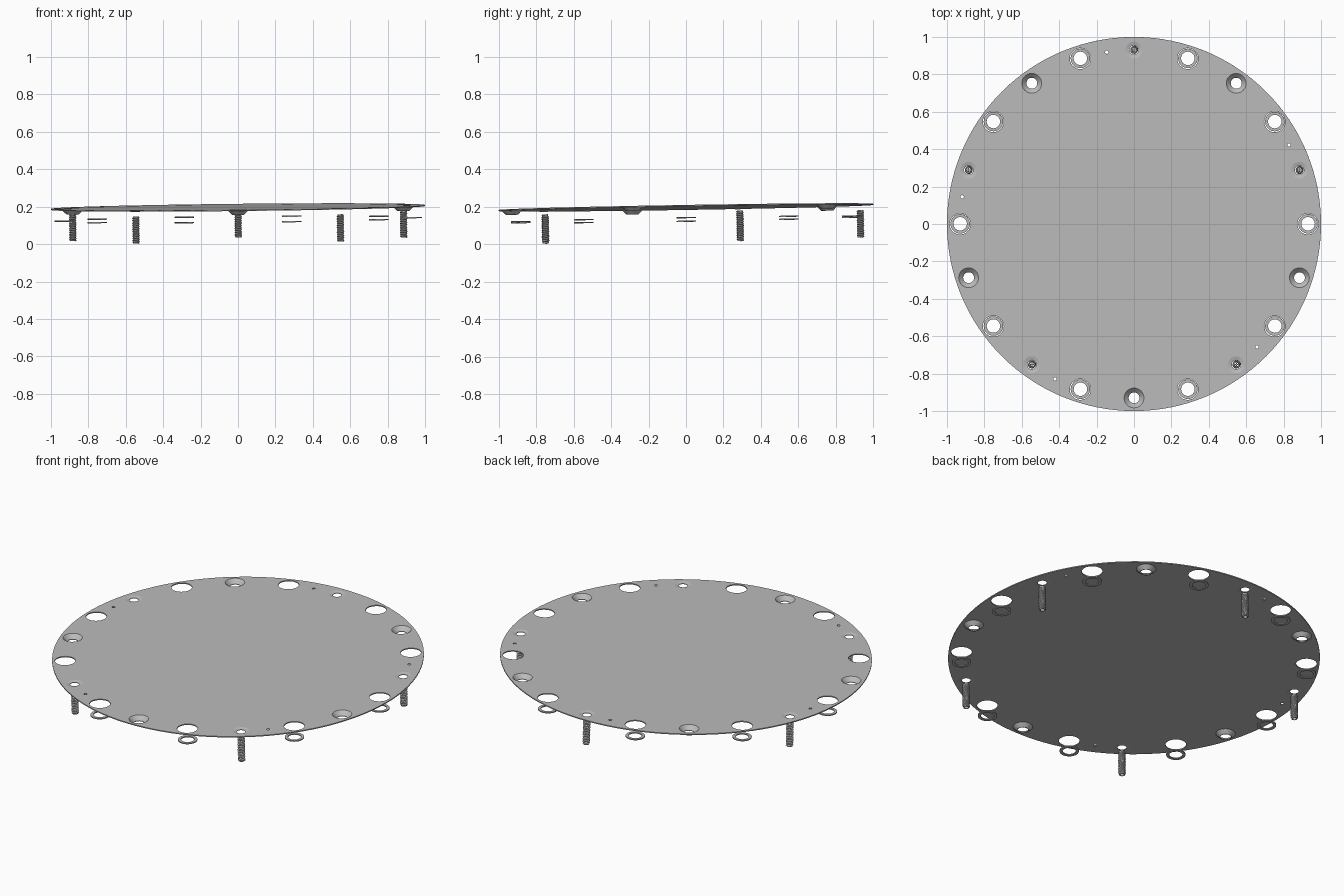
import bpy, bmesh
from math import pi, cos, sin, radians
from mathutils import Matrix, Vector

cube = bpy.data.objects.get("Cube")
if cube:
    bpy.data.objects.remove(cube, do_unlink=True)

steel = bpy.data.materials.new("brushed_grey_steel")
steel.use_nodes = True
GREY = (0.5, 0.5, 0.5, 1)
steel.diffuse_color = GREY
steel.node_tree.nodes["Principled BSDF"].inputs["Base Color"].default_value = GREY

# The whole assembly leans slightly
normal = Vector((-0.0105, -0.0165, 1)).normalized()
TILT = (Matrix.Translation((0, 0, 0.196))
        @ Vector((0, 0, 1)).rotation_difference(normal).to_matrix().to_4x4())
RING = 0.93
HALF = 0.003


def polar(deg, r=RING):
    return r * cos(radians(deg)), r * sin(radians(deg))


def place(name, data, deg=None):
    ob = bpy.data.objects.new(name, data)
    bpy.context.collection.objects.link(ob)
    x, y = polar(deg) if deg is not None else (0, 0)
    ob.matrix_world = TILT @ Matrix.Translation((x, y, 0))
    return ob


def lathe(name, profile, segs=32):
    """Spin a closed (radius, z) profile around z."""
    bm = bmesh.new()
    rings = [[bm.verts.new((r * cos(2 * pi * i / segs), r * sin(2 * pi * i / segs), z))
              for i in range(segs)] for r, z in profile]
    for a, b in zip(rings, rings[1:] + rings[:1]):
        for i in range(segs):
            j = (i + 1) % segs
            bm.faces.new((a[i], a[j], b[j], b[i]))
    bmesh.ops.recalc_face_normals(bm, faces=bm.faces)
    return finish(bm, name)


def finish(bm, name):
    me = bpy.data.meshes.new(name)
    bm.to_mesh(me)
    bm.free()
    me.materials.append(steel)
    return me


def smooth(ob):
    bpy.ops.object.select_all(action='DESELECT')
    ob.select_set(True)
    bpy.context.view_layer.objects.active = ob
    bpy.ops.object.shade_smooth_by_angle(angle=radians(30))


# Round plate, drawn as a filled outline with holes
curve = bpy.data.curves.new("plate", 'CURVE')
curve.dimensions = '2D'
curve.fill_mode = 'BOTH'
curve.extrude = HALF
curve.materials.append(steel)


def circle(x, y, r, segs=32):
    sp = curve.splines.new('POLY')
    sp.points.add(segs - 1)
    for i, p in enumerate(sp.points):
        a = 2 * pi * i / segs
        p.co = (x + r * cos(a), y + r * sin(a), 0, 1)
    sp.use_cyclic_u = True


circle(0, 0, 1, 128)
for k in range(5):
    circle(*polar(18 + 72 * k), 0.045)
    circle(*polar(27 + 72 * k), 0.009, 12)
    circle(*polar(54 + 72 * k), 0.053)
for k in range(10):
    circle(*polar(36 * k), 0.056)
plate = place("plate", curve)
bpy.context.view_layer.objects.active = plate
plate.select_set(True)
bpy.ops.object.convert(target='MESH')
smooth(plate)

# Shared shapes
dimple = lathe("countersink", [(0.053, HALF), (0.029, -0.021), (0.029, -0.024),
                               (0.032, -0.024), (0.053, -HALF)])
seat = lathe("screw_seat", [(0.045, HALF), (0.024, -0.002), (0.024, -0.005), (0.045, -HALF)])
washer = lathe("washer", [(0.052, -0.061), (0.052, -0.067), (0.036, -0.067), (0.036, -0.061)])
core = lathe("screw_core", [(0.016, -0.03), (0.016, -0.175), (0.011, -0.175), (0.011, -0.03)], 20)

# Thread: one V-shaped ridge, wound by a screw modifier
TURNS = 14
PITCH = 0.137 / TURNS
bm = bmesh.new()
pts = [bm.verts.new((r, 0, -0.177 + z * PITCH))
       for r, z in ((0.0155, 0), (0.0205, 0.5), (0.0155, 1))]
for a, b in zip(pts, pts[1:]):
    bm.edges.new((a, b))
thread = finish(bm, "screw_thread")

# Cross drive: two slim bars over the bore
bm = bmesh.new()
for size in ((0.024, 0.005, 0.004), (0.005, 0.024, 0.004)):
    bmesh.ops.create_cube(bm, size=1, matrix=Matrix.Translation((0, 0, -0.032))
                          @ Matrix.Diagonal((*size, 1)))
drive = finish(bm, "screw_drive")

# Repeat the fittings round the rim
for k in range(5):
    smooth(place("countersink", dimple, 54 + 72 * k))
    deg = 18 + 72 * k
    smooth(place("screw_seat", seat, deg))
    smooth(place("screw_core", core, deg))
    place("screw_drive", drive, deg)
    ob = place("screw_thread", thread, deg)
    mod = ob.modifiers.new("winding", 'SCREW')
    mod.axis = 'Z'
    mod.screw_offset = PITCH
    mod.iterations = TURNS
    mod.steps = mod.render_steps = 20
    mod.use_normal_calculate = True
    mod.use_smooth_shade = False
for k in range(10):
    smooth(place("washer", washer, 36 * k))
